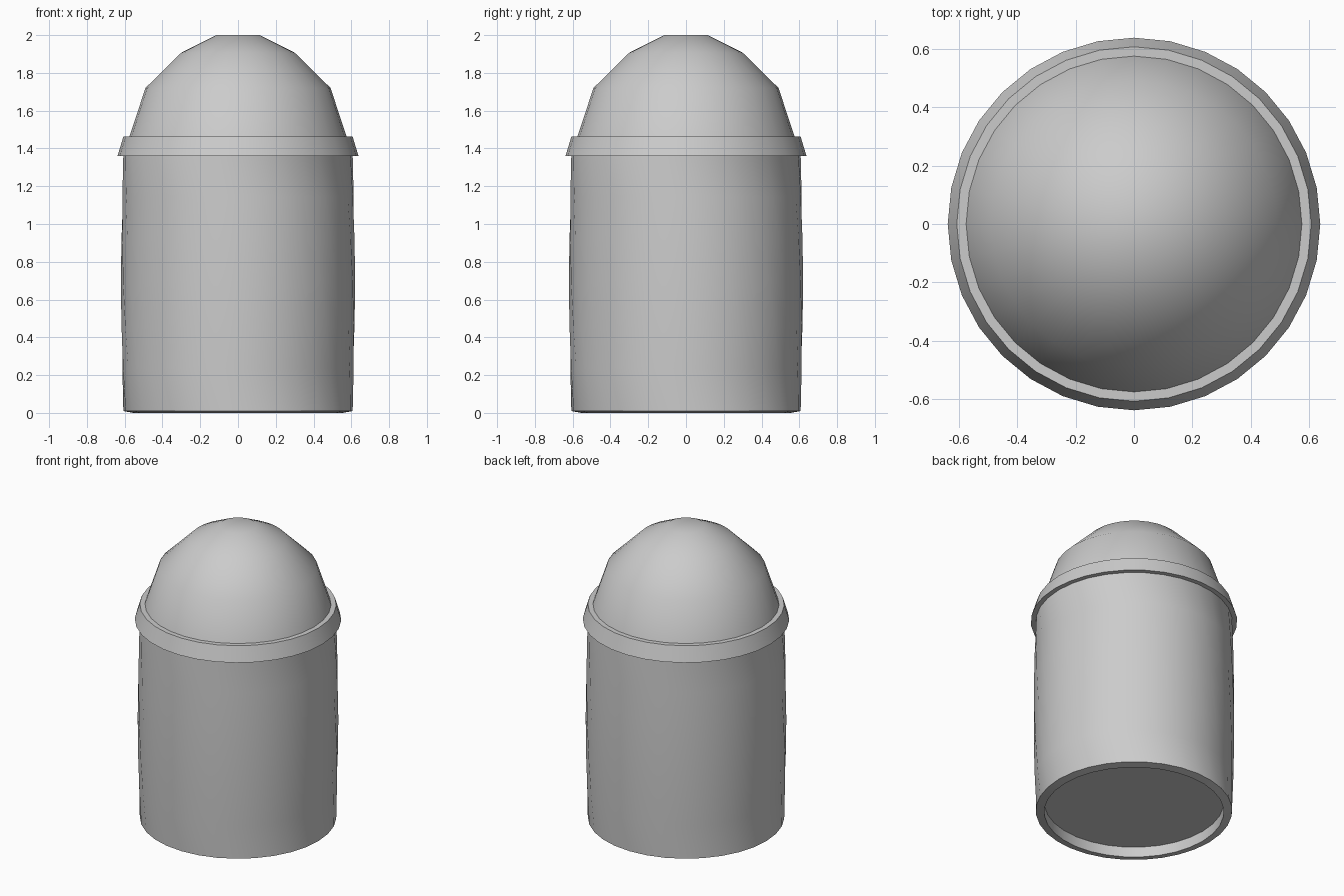
import bpy, bmesh, math

if "Cube" in bpy.data.objects:
    bpy.data.objects.remove(bpy.data.objects["Cube"])

SIDES = 32


def lathe(name, profile, cap_start=False, cap_end=False, closed=False):
    """Revolve (radius, z, twist in degrees) points around z."""
    bm = bmesh.new()
    rings = []
    for r, z, twist in profile:
        angles = [2 * math.pi * i / SIDES + math.radians(twist) for i in range(SIDES)]
        rings.append([bm.verts.new((r * math.cos(a), r * math.sin(a), z)) for a in angles])
    pairs = list(zip(rings, rings[1:]))
    if closed:
        pairs.append((rings[-1], rings[0]))
    for a, b in pairs:
        for i in range(SIDES):
            j = (i + 1) % SIDES
            bm.faces.new((a[i], a[j], b[j], b[i]))
    if cap_start:
        bm.faces.new(rings[0])
    if cap_end:
        bm.faces.new(rings[-1])
    bmesh.ops.recalc_face_normals(bm, faces=bm.faces)
    mesh = bpy.data.meshes.new(name)
    bm.to_mesh(mesh)
    bm.free()
    obj = bpy.data.objects.new(name, mesh)
    bpy.context.collection.objects.link(obj)
    bpy.ops.object.select_all(action='DESELECT')
    obj.select_set(True)
    bpy.context.view_layer.objects.active = obj
    bpy.ops.object.shade_smooth_by_angle(angle=math.radians(40))
    return obj


# Slightly bulging, twisted barrel with a recessed base
steps, twist = 6, -90
body = [(0.555, 0.07, 0), (0.555, 0.0, 0)]
for k in range(steps + 1):
    t = k / steps
    body.append((0.607 + 0.013 * math.sin(math.pi * t), 0.01 + 1.36 * t, twist * t))
lathe("body", body, cap_start=True, cap_end=True)

# Flared collar between body and dome
lathe("collar", [(0.56, 1.36, 0), (0.638, 1.36, 0), (0.607, 1.462, 0), (0.56, 1.462, 0)],
      closed=True)

# Faceted-profile dome with a flat top
lathe("dome", [(0.582, 1.44, 0), (0.575, 1.462, 0), (0.49, 1.72, 0), (0.30, 1.907, 0), (0.115, 2.0, 0)],
      cap_start=True, cap_end=True)
